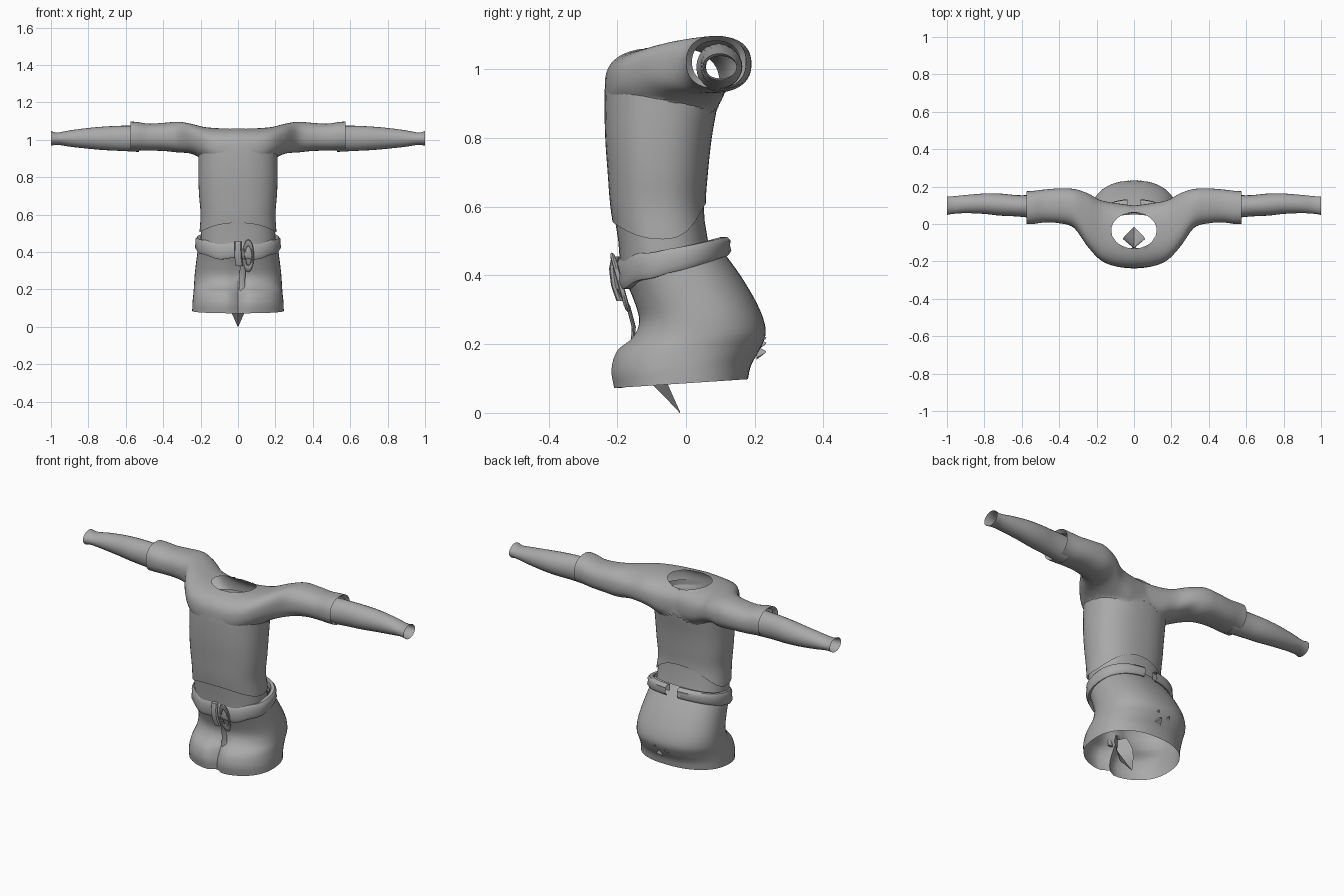
import bpy, bmesh, math
from mathutils import Vector

if "Cube" in bpy.data.objects:
    bpy.data.objects.remove(bpy.data.objects["Cube"])

cloth = bpy.data.materials.new("grey_cloth")
cloth.diffuse_color = (0.4, 0.4, 0.4, 1)
cloth.use_nodes = True
cloth.node_tree.nodes["Principled BSDF"].inputs["Base Color"].default_value = cloth.diffuse_color


def interp(table, t):
    """Smooth (Catmull-Rom) lookup in rows of (key, v1, v2, ...)."""
    t = min(max(t, table[0][0]), table[-1][0])
    i = max(k for k in range(len(table) - 1) if table[k][0] <= t)
    a, b = table[i], table[i + 1]
    p, q = table[max(i - 1, 0)], table[min(i + 2, len(table) - 1)]
    h = b[0] - a[0]
    s = (t - a[0]) / h
    out = []
    for j in range(1, len(a)):
        m0 = (b[j] - p[j]) / (b[0] - p[0]) * h
        m1 = (q[j] - a[j]) / (q[0] - a[0]) * h
        out.append((2*s**3 - 3*s*s + 1)*a[j] + (s**3 - 2*s*s + s)*m0
                   + (3*s*s - 2*s**3)*b[j] + (s**3 - s*s)*m1)
    return out


def sup(a, n):
    """Unit superellipse point at angle a."""
    c, s = math.cos(a), math.sin(a)
    return (math.copysign(abs(c) ** (2/n), c), math.copysign(abs(s) ** (2/n), s))


def finish(name, bm, angle=40):
    bmesh.ops.recalc_face_normals(bm, faces=bm.faces)
    me = bpy.data.meshes.new(name)
    bm.to_mesh(me)
    bm.free()
    ob = bpy.data.objects.new(name, me)
    bpy.context.collection.objects.link(ob)
    me.materials.append(cloth)
    bpy.ops.object.select_all(action='DESELECT')
    ob.select_set(True)
    bpy.context.view_layer.objects.active = ob
    bpy.ops.object.shade_smooth_by_angle(angle=math.radians(angle))
    return ob


def loft(rings, closed=True):
    bm = bmesh.new()
    vs = [[bm.verts.new(p) for p in r] for r in rings]
    n = len(rings[0])
    for r0, r1 in zip(vs, vs[1:]):
        for i in range(n if closed else n - 1):
            j = (i + 1) % n
            bm.faces.new((r0[i], r0[j], r1[j], r1[i]))
    return bm


N = 48
ANG = [2 * math.pi * i / N for i in range(N)]

# Shirt body: height -> front y, back y, half width
BODY = [(.42, -.195, .085, .208), (.5, -.205, .072, .206), (.6, -.22, .058, .2),
        (.7, -.228, .064, .208), (.8, -.235, .075, .212), (.92, -.237, .095, .212),
        (1.0, -.232, .10, .212)]


def body_point(a, z, shrink=0.0):
    f, b, w = interp(BODY, z)
    x, y = sup(a, 2.35)
    return ((w - shrink) * x, (f + b)/2 + ((b - f)/2 - shrink) * y, z)


def hem(a):
    s = math.sin(a)
    return .505 + (.05 if s < 0 else .105) * abs(s) ** 2


finish("shirt_body", loft([[body_point(a, hem(a) + (.955 - hem(a)) * k/16) for a in ANG]
                           for k in range(17)]))
finish("under_shirt", loft([[body_point(a, z - .05 * math.sin(a) * -1 * (z < .5) - .03 * (z < .5), .008)
                             for a in ANG] for z in (.45, .5, .56, .63)]))

# Yoke and short sleeves: distance from centre -> front y, back y, bottom z, top z
YOKE = [(0, -.236, .098, .84, 1.062), (.1, -.226, .112, .85, 1.062), (.18, -.192, .128, .89, 1.068),
        (.25, -.118, .165, .925, 1.085), (.32, -.022, .187, .932, 1.096), (.4, .004, .19, .94, 1.09),
        (.48, .008, .184, .942, 1.086), (.54, 0, .177, .944, 1.095), (.575, 0, .175, .944, 1.097)]


def yoke_ring(x, scale=1.0, xpos=None):
    f, b, lo, hi = interp(YOKE, abs(x))
    n = 2.6 - .3 * min(abs(x) / .4, 1)
    return [(x if xpos is None else xpos, (f + b)/2 + (b - f)/2 * scale * sup(a, n)[0],
             (lo + hi)/2 + (hi - lo)/2 * scale * sup(a, n)[1]) for a in ANG]


xs = [-.575 + 1.15 * i / 76 for i in range(77)]
rings = ([yoke_ring(-.575, .8, -.555)] + [yoke_ring(x) for x in xs] + [yoke_ring(.575, .8, .555)])
bm = loft(rings)


def cut_hole(bm, cx, cy, rx, ry, test):
    """Remove faces inside an ellipse seen from above and round off its rim."""
    def rad(v):
        return math.hypot((v.co.x - cx)/rx, (v.co.y - cy)/ry)
    inside = {v for v in bm.verts if test(v.co.z) and rad(v) < 1}
    gone = [f for f in bm.faces if all(v in inside for v in f.verts)]
    bmesh.ops.delete(bm, geom=gone, context='FACES')
    for v in bm.verts:
        if v in inside and v.is_valid:
            r = max(rad(v), .01)
            v.co.x, v.co.y = cx + (v.co.x - cx)/r, cy + (v.co.y - cy)/r


cut_hole(bm, 0, -.035, .122, .096, lambda z: z > .98)
cut_hole(bm, 0, -.069, .21, .168, lambda z: z < .945)
finish("shirt_yoke_and_sleeves", bm)

# Long under sleeves: distance -> front y, back y, bottom z, top z
ARM = [(.53, .03, .155, .935, 1.075), (.62, .04, .154, .94, 1.075), (.72, .045, .163, .945, 1.07),
       (.8, .054, .163, .952, 1.063), (.9, .058, .155, .963, 1.05), (.97, .054, .148, .973, 1.038),
       (1.0, .048, .147, .968, 1.046)]
for side, label in ((1, "left"), (-1, "right")):
    rs = []
    for k in range(20):
        x = .53 + .47 * k/19
        f, b, lo, hi = interp(ARM, x)
        rs.append([(side * x, (f + b)/2 + (b - f)/2 * math.cos(a),
                    (lo + hi)/2 + (hi - lo)/2 * math.sin(a)) for a in ANG[::2]])
    finish(label + "_long_sleeve", loft(rs))

# Shorts: step -> front y, front z, back y, back z, half width, front crease depth
SHORTS = [(0, -.215, .072, .18, .098, .245, .03), (1, -.223, .125, .19, .14, .243, .04),
          (2, -.207, .18, .215, .185, .238, .05), (3, -.16, .22, .232, .235, .235, .03),
          (4, -.14, .27, .215, .30, .231, .015), (5, -.158, .335, .168, .385, .222, .01),
          (6, -.185, .40, .115, .46, .212, 0), (7, -.19, .43, .08, .505, .204, 0)]


def shorts_point(a, t, grow=0.0):
    f, fz, b, bz, w, d = interp(SHORTS, t)
    x, s = sup(a, 2.3)
    y = (f + b)/2 + ((b - f)/2 + grow) * s
    x *= w + grow
    if s < 0:
        y += d * math.exp(-(x/.03) ** 2)
    return Vector((x, y, fz + (bz - fz) * (s + 1)/2))


finish("shorts", loft([[shorts_point(a, 7 * k/28) for a in ANG] for k in range(29)]))

# Belt: tilted padded band with a narrow opening at the back
band = []
for k in range(73):
    a = math.pi/2 + .12 + (2*math.pi - .24) * k/72
    s = math.sin(a)
    wave = .007 * math.sin(7*a) * max(-s, 0)
    out = Vector((math.cos(a), s, 0))
    mid = shorts_point(a, 6.0)
    zc = .405 + .08 * (s + 1)/2 + wave
    hh = .042 - .015 * (s + 1)/2
    band.append([mid + out * o + Vector((0, 0, zc + h * hh - mid.z)) for o, h in
                 ((-.012, -1), (.008, -1), (.018, -.5), (.014, .1), (.016, .6), (.006, 1), (-.012, 1))])
finish("belt", loft(band), 50)


def tube(name, path, rx, ry, sides=8):
    """Flat strap following a path in the front plane, with closed ends."""
    rs = [[Vector(p) + Vector((rx * math.cos(2*math.pi*i/sides), ry * math.sin(2*math.pi*i/sides), 0))
           for i in range(sides)] for p in path]
    bm = loft(rs)
    bmesh.ops.holes_fill(bm, edges=bm.edges)
    return finish(name, bm)


# Buckle loop, belt knot and hanging strap
ring = []
for k in range(24):
    u = 2*math.pi*k/24
    row = []
    for i in range(8):
        v = 2*math.pi*i/8
        r = 1 + .28 * math.cos(v)
        z = .068 * r * math.sin(u)
        row.append((.055 + .024 * r * math.cos(u), -.192 - .28*z + .008*math.sin(v), .38 + z))
    ring.append(row)
finish("buckle_loop", loft(ring + ring[:1]))
tube("belt_knot", [(0, -.205, .455), (0, -.212, .42), (.002, -.206, .37), (.008, -.19, .325)], .02, .012)
tube("hanging_strap", [(.03, -.195, .36), (.026, -.168, .31), (.022, -.152, .25), (.022, -.155, .19)], .016, .006)

# Folded crotch flap ending in a point below the hem
flap = []
for y, z, w in ((-.125, .22, .035), (-.13, .15, .06), (-.105, .09, .05), (-.07, .055, .03), (-.018, 0, .002)):
    flap.append([(w * u, y + .05 * abs(u) * w/.06, z + .02 * abs(u) * w/.06) for u in (-1, -.5, 0, .5, 1)])
finish("crotch_flap", loft(flap, False))

# Small ragged tuft at the back of the shorts
for i, (x, z) in enumerate(((-.03, .2), (.02, .175), (.035, .215))):
    tuft = [[(x - .02, .205, z - .02), (x + .02, .205, z - .015), (x, .205, z + .02)],
            [(x - .004, .232, z), (x + .004, .232, z), (x, .234, z + .004)]]
    finish("back_tuft_%d" % (i + 1), loft(tuft))
